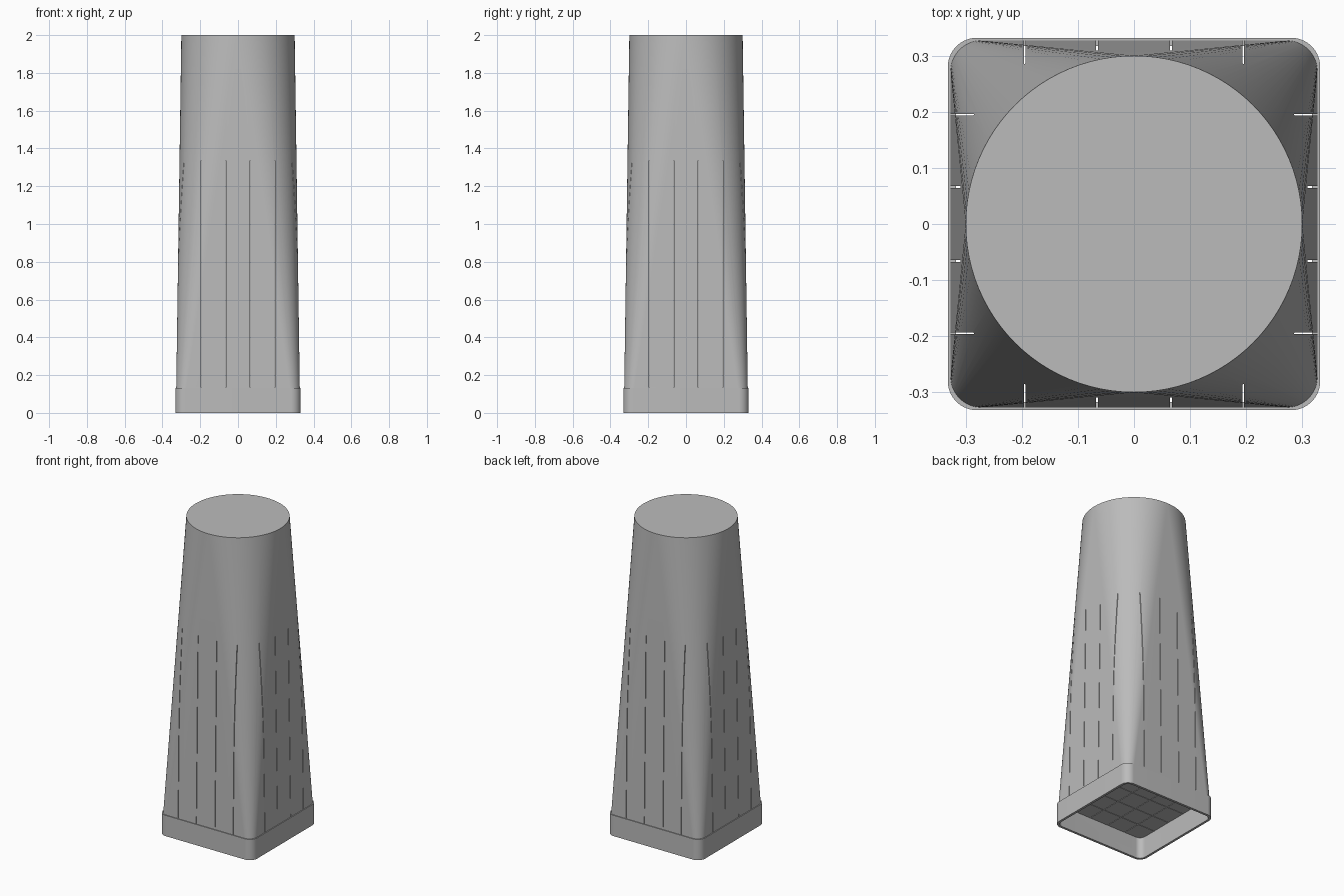
import bpy, bmesh, math

if "Cube" in bpy.data.objects:
    bpy.data.objects.remove(bpy.data.objects["Cube"])

LIP_TOP, CEILING, HEIGHT = 0.133, 0.137, 2.0
SEG = 24  # facets per quarter turn

grey = bpy.data.materials.new("plain grey")
grey.diffuse_color = (0.5, 0.5, 0.5, 1)
grey.use_nodes = True
grey.node_tree.nodes["Principled BSDF"].inputs["Base Color"].default_value = grey.diffuse_color


def ring(bm, half, radius, z):
    """Rounded square outline; half == radius gives a circle."""
    c = half - radius
    verts = []
    for q in range(4):
        mid = math.radians(45 + 90 * q)
        cx, cy = math.copysign(c, math.cos(mid)), math.copysign(c, math.sin(mid))
        for i in range(SEG + 1):
            a = math.radians(90 * q + 90 * i / SEG)
            verts.append(bm.verts.new((cx + radius * math.cos(a),
                                       cy + radius * math.sin(a), z)))
    return verts


def bridge(bm, low, high):
    n = len(low)
    for i in range(n):
        j = (i + 1) % n
        bm.faces.new((low[i], low[j], high[j], high[i]))


def finish(bm, name):
    bmesh.ops.remove_doubles(bm, verts=bm.verts, dist=1e-5)
    bmesh.ops.recalc_face_normals(bm, faces=bm.faces)
    mesh = bpy.data.meshes.new(name)
    bm.to_mesh(mesh)
    bm.free()
    mesh.materials.append(grey)
    obj = bpy.data.objects.new(name, mesh)
    bpy.context.collection.objects.link(obj)
    return obj


# Leg: open square socket, small lip, then a taper from square to round
bm = bmesh.new()
sections = [(0.317, 0.037, CEILING), (0.317, 0.037, 0), (0.332, 0.052, 0),
            (0.332, 0.052, LIP_TOP), (0.327, 0.055, LIP_TOP), (0.3, 0.3, HEIGHT)]
rings = [ring(bm, *s) for s in sections]
for low, high in zip(rings, rings[1:]):
    bridge(bm, low, high)
bm.faces.new(rings[0])
bm.faces.new(rings[-1])
leg = finish(bm, "tapered_leg")

# Narrow slits crossing the leg in both directions
bottom, top, width = 0.135, 1.335, 0.003
for axis in range(2):
    bm = bmesh.new()
    for offset in (-0.195, -0.066, 0.066, 0.195):
        cube = bmesh.ops.create_cube(bm, size=1)["verts"]
        size = (width, 1, top - bottom) if axis == 0 else (1, width, top - bottom)
        bmesh.ops.scale(bm, vec=size, verts=cube)
        move = [0, 0, (top + bottom) / 2]
        move[axis] = offset
        bmesh.ops.translate(bm, vec=move, verts=cube)
    cutter = finish(bm, "slit_cutter_" + "xy"[axis])
    cutter.hide_render = True
    cutter.hide_set(True)
    mod = leg.modifiers.new("slits", 'BOOLEAN')
    mod.operation = 'DIFFERENCE'
    mod.solver = 'EXACT'
    mod.object = cutter

# Apply the cuts, then smooth the curved walls
bpy.context.view_layer.objects.active = leg
leg.select_set(True)
for mod in list(leg.modifiers):
    bpy.ops.object.modifier_apply(modifier=mod.name)
for obj in [o for o in bpy.data.objects if o.hide_render]:
    bpy.data.objects.remove(obj)
bpy.ops.object.shade_smooth_by_angle(angle=math.radians(25))
